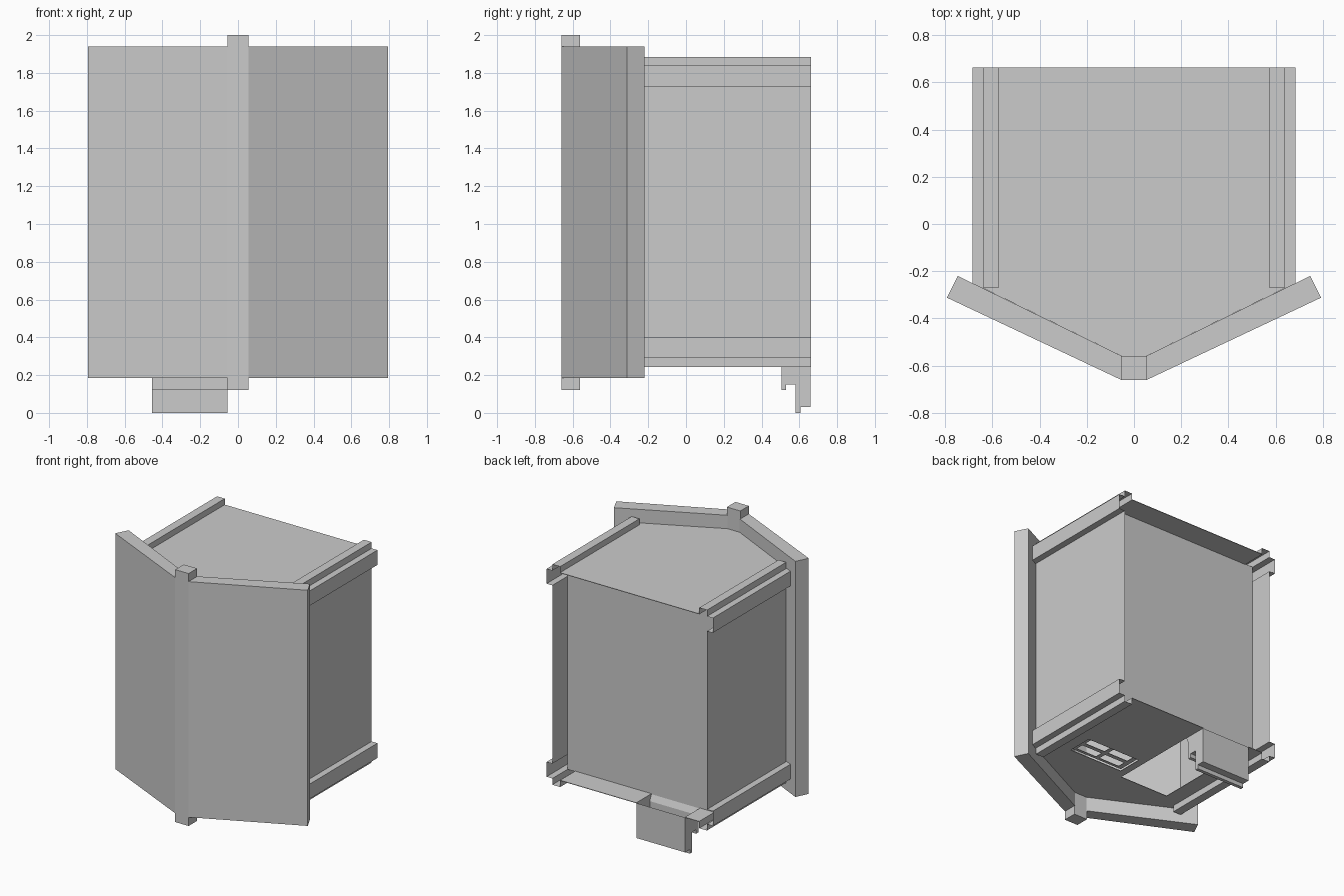
import bpy

if "Cube" in bpy.data.objects:
    bpy.data.objects.remove(bpy.data.objects["Cube"])

T = 0.004  # sheet metal thickness


def box(name, x0, x1, y0, y1, z0, z1):
    bpy.ops.mesh.primitive_cube_add(size=1, location=((x0 + x1) / 2, (y0 + y1) / 2, (z0 + z1) / 2))
    ob = bpy.context.object
    ob.name = name
    ob.scale = (x1 - x0, y1 - y0, z1 - z0)
    bpy.ops.object.transform_apply(location=True, rotation=False, scale=True)
    return ob


def rect(x0, x1, y0, y1):
    return [(x0, y0), (x1, y0), (x1, y1), (x0, y1)]


def plate(name, loops, z0, z1):
    """Flat plate from a filled outline; extra loops become holes."""
    cu = bpy.data.curves.new(name, 'CURVE')
    cu.dimensions = '2D'
    cu.fill_mode = 'BOTH'
    cu.extrude = (z1 - z0) / 2
    for pts in loops:
        sp = cu.splines.new('POLY')
        sp.points.add(len(pts) - 1)
        for p, (x, y) in zip(sp.points, pts):
            p.co = (x, y, 0, 1)
        sp.use_cyclic_u = True
    ob = bpy.data.objects.new(name, cu)
    ob.location.z = (z0 + z1) / 2
    bpy.context.collection.objects.link(ob)
    bpy.ops.object.select_all(action='DESELECT')
    ob.select_set(True)
    bpy.context.view_layer.objects.active = ob
    bpy.ops.object.convert(target='MESH')
    bpy.ops.object.shade_flat()
    return bpy.context.object


def folded_sheet(name, start, end, capped=False):
    """Thin folded sheet between two matching profiles."""
    n = len(start)
    faces = [(i, i + n, i + n + 1, i + 1) for i in range(n - 1)]
    if capped:
        faces += [tuple(range(n)), tuple(range(2 * n - 1, n - 1, -1))]
    me = bpy.data.meshes.new(name)
    me.from_pydata(start + end, [], faces)
    bpy.context.collection.objects.link(bpy.data.objects.new(name, me))


# Angled front panels and the post between them
for s, side in ((-1, "left"), (1, "right")):
    plate("front_panel_" + side,
          [[(s * x, y) for x, y in ((0.055, -0.66), (0.793, -0.312), (0.747, -0.22), (0.05, -0.56))]],
          0.185, 1.94)
plate("front_post", [[(-0.055, -0.66), (0.055, -0.66), (0.055, -0.56), (-0.055, -0.56)]], 0.12, 2.0)

# Roof and floor sheets; the floor has a slot open to the back and a vent hole
right = [(0.05, -0.56), (0.637, -0.273), (0.637, -0.27), (0.573, -0.27), (0.573, 0.663)]
left = [(-x, y) for x, y in reversed(right)]
plate("roof", [right + left], 1.84 - T, 1.84)
slot = [(-0.455, 0.663), (-0.455, -0.2), (-0.055, -0.2), (-0.055, 0.663)]
vent = (0.0, 0.44, -0.14, 0.05)
plate("floor", [right + slot[::-1] + left, rect(*vent)], 0.29, 0.29 + T)

# Vent grille with four windows, set slightly above the floor
holes = [rect(x, x + 0.17, y, y + 0.06) for x in (0.035, 0.235) for y in (-0.12, -0.03)]
plate("vent_grille", [rect(*vent)] + holes, 0.305, 0.309)

# Recessed back wall
box("back_wall", -0.637, 0.637, 0.485 - T, 0.485, 0.29, 1.84)

# Side sheets folded into hollow stepped rails at the top and bottom corners
side_prof = [(0.573, 1.84), (0.573, 1.885), (0.637, 1.885), (0.637, 1.838), (0.685, 1.838),
             (0.685, 1.728), (0.637, 1.728), (0.637, 0.40), (0.685, 0.40), (0.685, 0.29),
             (0.637, 0.29), (0.637, 0.243), (0.573, 0.243), (0.573, 0.29)]
for s, side in ((-1, "left"), (1, "right")):
    folded_sheet("side_sheet_" + side, [(s * x, -0.27, z) for x, z in side_prof],
                 [(s * x, 0.663, z) for x, z in side_prof])

# Stepped trough hanging under the floor slot, open at the top
prof = [(0.485, 0.29), (0.505, 0.246), (0.505, 0.12), (0.53, 0.12), (0.53, 0.15), (0.58, 0.15),
        (0.58, 0.0), (0.605, 0.0), (0.605, 0.03), (0.66, 0.03), (0.66, 0.29)]
folded_sheet("slot_trough", [(-0.455, y, z) for y, z in prof],
             [(-0.055, y, z) for y, z in prof], capped=True)
